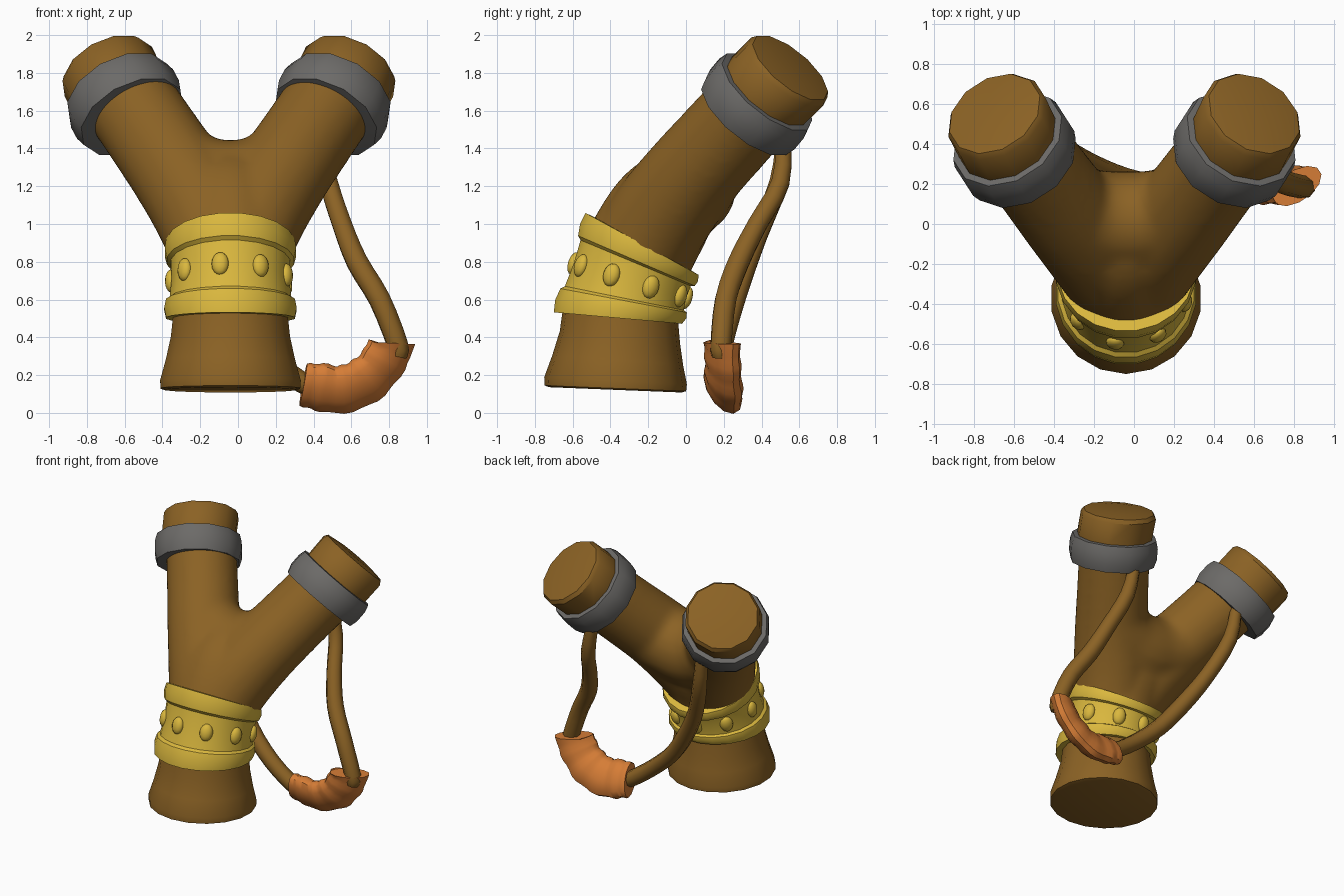
import bpy, bmesh, math
from mathutils import Vector, Matrix

if "Cube" in bpy.data.objects:
    bpy.data.objects.remove(bpy.data.objects["Cube"])

CX = -0.04  # symmetry plane of the handle and fork


def material(name, rgb):
    m = bpy.data.materials.new(name)
    m.diffuse_color = (*rgb, 1)
    m.use_nodes = True
    m.node_tree.nodes["Principled BSDF"].inputs["Base Color"].default_value = m.diffuse_color
    return m


WOOD = material("brown wood", (0.258, 0.122, 0.018))
GOLD = material("gold", (0.70, 0.475, 0.048))
GREY = material("grey metal", (0.15, 0.145, 0.138))
LEATHER = material("orange leather", (0.672, 0.205, 0.037))


def add_loft(bm, rings, sides, ref=None, squash=1.0):
    """Closed loft through rings of (centre, normal, radius)."""
    n0 = Vector(rings[0][1]).normalized()
    ref = Vector(ref or ((1, 0, 0) if abs(n0.z) > 0.9 else (0, 0, 1)))
    u = (ref - n0 * ref.dot(n0)).normalized()
    loops = []
    for c, n, r in rings:
        n = Vector(n).normalized()
        u = (u - n * u.dot(n)).normalized()
        v = n.cross(u)
        loops.append([])
        for i in range(sides):
            a = 2 * math.pi * (i + 0.5) / sides
            p = Vector(c) + u * r * math.cos(a) + v * r * squash * math.sin(a)
            loops[-1].append(bm.verts.new(p))
    for a, b in zip(loops, loops[1:]):
        for i in range(sides):
            j = (i + 1) % sides
            bm.faces.new((a[i], a[j], b[j], b[i]))
    bm.faces.new(loops[0][::-1])
    bm.faces.new(loops[-1])


def finish(name, bm, mat, angle=40):
    bmesh.ops.recalc_face_normals(bm, faces=bm.faces)
    me = bpy.data.meshes.new(name)
    bm.to_mesh(me)
    bm.free()
    me.materials.append(mat)
    ob = bpy.data.objects.new(name, me)
    bpy.context.collection.objects.link(ob)
    bpy.ops.object.select_all(action='DESELECT')
    ob.select_set(True)
    bpy.context.view_layer.objects.active = ob
    bpy.ops.object.shade_smooth_by_angle(angle=math.radians(angle))
    return ob


def loft(name, rings, sides, mat, angle=40, **kw):
    bm = bmesh.new()
    add_loft(bm, rings, sides, **kw)
    return finish(name, bm, mat, angle)


def path_rings(pts, steps=4):
    """Smooth path through (x, y, z, radius) points, returned as rings."""
    P = [Vector(p) for p in pts]
    P = [2 * P[0] - P[1]] + P + [2 * P[-1] - P[-2]]
    out = []
    for k in range(1, len(P) - 2):
        a, b, c, d = P[k - 1:k + 3]
        for s in range(steps):
            t = s / steps
            out.append(0.5 * (2 * b + (c - a) * t + (2 * a - 5 * b + 4 * c - d) * t * t
                              + (3 * b - a - 3 * c + d) * t ** 3))
    out.append(P[-2])
    rings = []
    for i, q in enumerate(out):
        n = (out[min(i + 1, len(out) - 1)] - out[max(i - 1, 0)]).to_3d()
        rings.append((q.to_3d(), n, q.w))
    return rings


# Fork: stem, two arms and a saddle between them, melted together
bm = bmesh.new()
add_loft(bm, path_rings([(CX, -0.345, 0.52, 0.295), (CX, -0.30, 0.70, 0.295),
                         (CX, -0.24, 0.87, 0.295), (CX, -0.13, 1.06, 0.285),
                         (CX, -0.02, 1.19, 0.25)]), 20)
for s in (-1, 1):
    add_loft(bm, path_rings([(CX + s * 0.05, -0.24, 0.87, 0.27), (CX + s * 0.14, -0.12, 1.06, 0.27),
                             (CX + s * 0.27, 0.03, 1.26, 0.256), (CX + s * 0.40, 0.20, 1.45, 0.25),
                             (CX + s * 0.55, 0.40, 1.67, 0.248)], 5), 20)
saddle = [(-0.27, 0.05, 1.27, 0.25), (-0.14, 0.02, 1.215, 0.25), (0, 0.01, 1.19, 0.256),
          (0.14, 0.02, 1.215, 0.25), (0.27, 0.05, 1.27, 0.25)]
add_loft(bm, path_rings([(CX + x, y, z, r) for x, y, z, r in saddle]), 20)
fork = finish("fork", bm, WOOD)
rm = fork.modifiers.new("Remesh", 'REMESH')
rm.mode = 'VOXEL'
rm.voxel_size = 0.025
rm.use_smooth_shade = True
sm = fork.modifiers.new("Smooth", 'SMOOTH')
sm.factor = 0.5
sm.iterations = 10

# Flared foot of the handle
foot = [(-0.374, 0.122, 0.35, 0.04), (-0.374, 0.13, 0.375, 0.04),
        (-0.373, 0.17, 0.378, 0.05), (-0.362, 0.28, 0.347, 0.07),
        (-0.350, 0.40, 0.320, 0.1), (-0.345, 0.54, 0.305, 0.14)]
loft("handle_foot", [((CX, y, z), (0, t, 1), r) for y, z, r, t in foot], 18, WOOD)


# Gold collar with a flange at each end, leaning back as it rises
def collar(t):
    tilt = math.radians(8 + 18 * t)
    c = Vector((CX, -0.345 + 0.097 * t, 0.55 + 0.30 * t))
    return c, Vector((0, math.sin(tilt), math.cos(tilt))), tilt


profile = [(-0.16, 0.28), (-0.16, 0.345), (0, 0.355), (0.15, 0.345), (0.19, 0.325),
           (0.5, 0.315), (0.81, 0.32), (0.85, 0.34), (1, 0.352), (1.15, 0.345), (1.16, 0.27)]
loft("gold_collar", [(*collar(t)[:2], r) for t, r in profile], 20, GOLD, 35)

# Oval studs around the collar
bm = bmesh.new()
c, n, tilt = collar(0.5)
for i in range(9):
    m = (Matrix.Translation(c) @ Matrix.Rotation(-tilt, 4, 'X')
         @ Matrix.Rotation(math.radians(-10 + 40.5 * (i - 4)), 4, 'Z')
         @ Matrix.Translation((0, -0.315, 0)) @ Matrix.Diagonal((0.046, 0.032, 0.062, 1)))
    bmesh.ops.create_uvsphere(bm, u_segments=12, v_segments=8, radius=1, matrix=m)
finish("collar_studs", bm, GOLD, 60)

# Arm tips and grey bands, mirrored about the fork
for side, s in (("left", -1), ("right", 1)):
    n = Vector((s * 0.38, 0.59, 0.71)).normalized()
    band = Vector((CX - 0.008 + s * 0.55, 0.375, 1.635))
    tip = Vector((CX - 0.008 + s * 0.65, 0.553, 1.828))
    loft(side + "_arm_tip", [(band - n * 0.04, n, 0.25), (band + n * 0.1, n, 0.264),
                             (tip - n * 0.03, n, 0.266), (tip - n * 0.002, n, 0.248),
                             (tip + n * 0.012, n, 0.15)], 12, WOOD, 35, ref=(0, 0, 1))
    prof = [(-0.10, 0.24), (-0.097, 0.295), (-0.04, 0.311),
            (0.04, 0.311), (0.092, 0.297), (0.097, 0.24)]
    loft(side + "_grey_band", [(band + n * d, n, r) for d, r in prof], 12, GREY, 40, ref=(0, 0, 1))

# Elastic straps hanging behind the arms
straps = {
    "right": [(0.42, 0.52, 1.50, 0.04), (0.48, 0.50, 1.22, 0.052), (0.55, 0.38, 1.0, 0.055),
              (0.63, 0.28, 0.80, 0.06), (0.75, 0.21, 0.60, 0.06), (0.845, 0.185, 0.36, 0.058),
              (0.845, 0.185, 0.30, 0.05)],
    "left": [(-0.50, 0.52, 1.50, 0.04), (-0.46, 0.49, 1.22, 0.052), (-0.35, 0.38, 0.94, 0.055),
             (-0.21, 0.29, 0.70, 0.06), (-0.04, 0.22, 0.47, 0.06), (0.16, 0.18, 0.29, 0.058),
             (0.34, 0.18, 0.16, 0.057), (0.40, 0.19, 0.14, 0.05)],
}
for side, pts in straps.items():
    loft(side + "_strap", path_rings(pts, 3), 8, WOOD, 60)

# Wrinkled leather pouch: a flattened crescent whose outer edge leans back
pouch = path_rings([(0.345, 0.185, 0.150, 0.125), (0.43, 0.19, 0.137, 0.138),
                    (0.55, 0.195, 0.124, 0.140), (0.67, 0.20, 0.17, 0.142),
                    (0.76, 0.195, 0.26, 0.135), (0.815, 0.19, 0.37, 0.140)], 4)
pouch = [(c, n, r * (1 + (0.03 if i % 4 < 2 else -0.03) * (0 < i < len(pouch) - 1)))
         for i, (c, n, r) in enumerate(pouch)]
pouch[-1] = (pouch[-1][0], Vector((0.05, 0, 1)), 0.14)
loft("pouch", pouch, 12, LEATHER, 45, ref=(0, 0.5, -0.85), squash=0.55)
